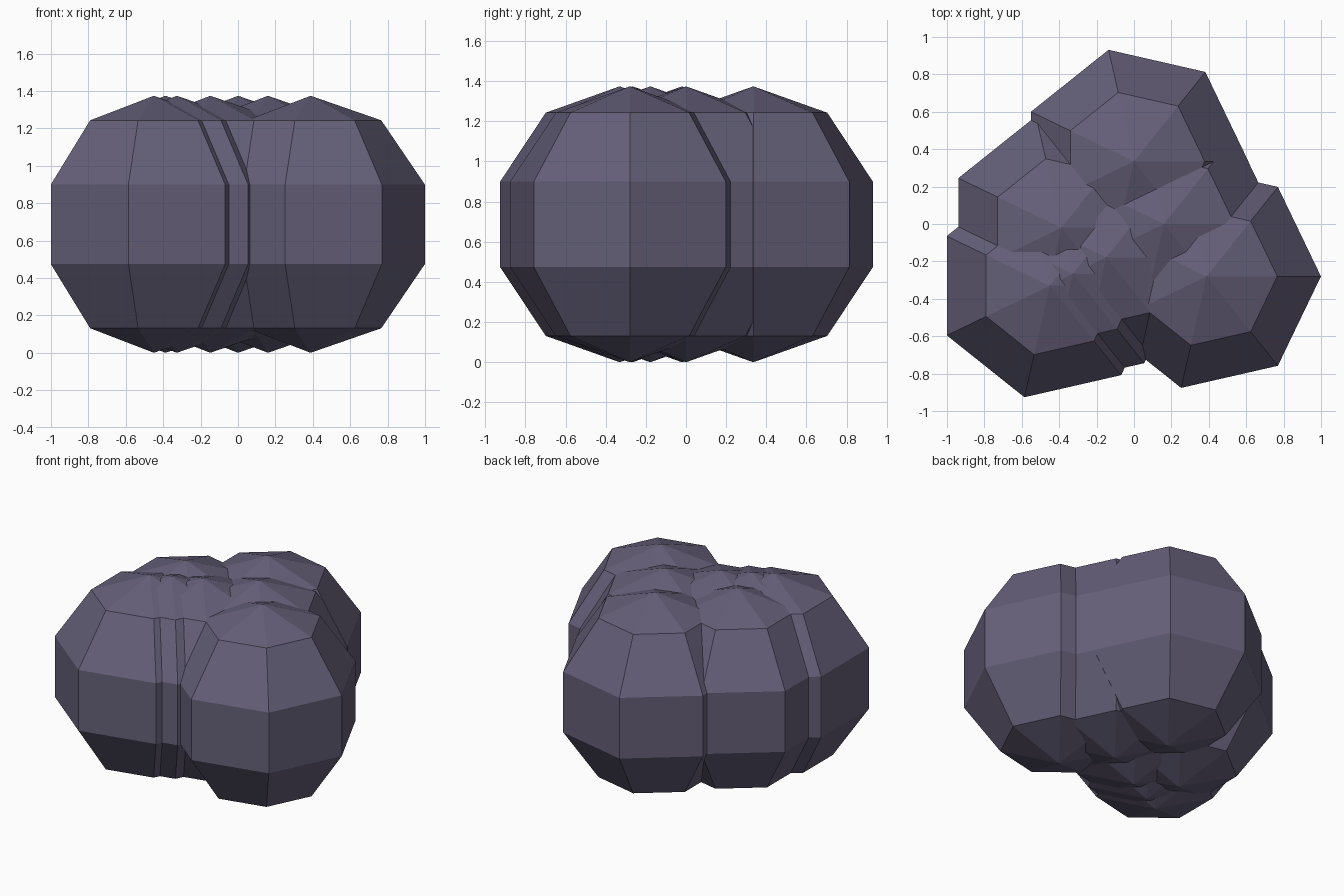
import bpy, bmesh, math
from mathutils import Matrix

if "Cube" in bpy.data.objects:
    bpy.data.objects.remove(bpy.data.objects["Cube"])

RX, RZ = 0.643, 0.687   # horizontal and vertical radii of every lobe

mat = bpy.data.materials.new("dusk_purple")
mat.diffuse_color = (0.13, 0.115, 0.19, 1)
mat.use_nodes = True
mat.node_tree.nodes["Principled BSDF"].inputs["Base Color"].default_value = mat.diffuse_color


def lobe(name, x, y):
    """Seven-sided, five-ring flat-shaded ball with a corner facing +x."""
    bm = bmesh.new()
    bmesh.ops.create_uvsphere(bm, u_segments=7, v_segments=5, radius=1)
    v = max(bm.verts, key=lambda p: p.co.xy.length)
    turn = Matrix.Rotation(-math.atan2(v.co.y, v.co.x), 4, 'Z')
    size = Matrix.Diagonal((RX, RX, RZ, 1))
    bmesh.ops.transform(bm, matrix=size @ turn, verts=bm.verts)
    mesh = bpy.data.meshes.new(name)
    bm.to_mesh(mesh)
    bm.free()
    mesh.materials.append(mat)
    obj = bpy.data.objects.new(name, mesh)
    obj.location = (x, y, RZ)
    bpy.context.collection.objects.link(obj)


# Cluster of overlapping lobes, all at the same height
lobe("back_lobe", 0.0, 0.335)
lobe("right_lobe", 0.388, -0.28)
lobe("front_left_lobe", -0.45, -0.33)
lobe("left_lobe", -0.388, -0.02)
lobe("centre_right_lobe", 0.16, 0.0)
lobe("centre_lobe", -0.148, -0.178)
lobe("front_inner_lobe", -0.327, -0.266)
